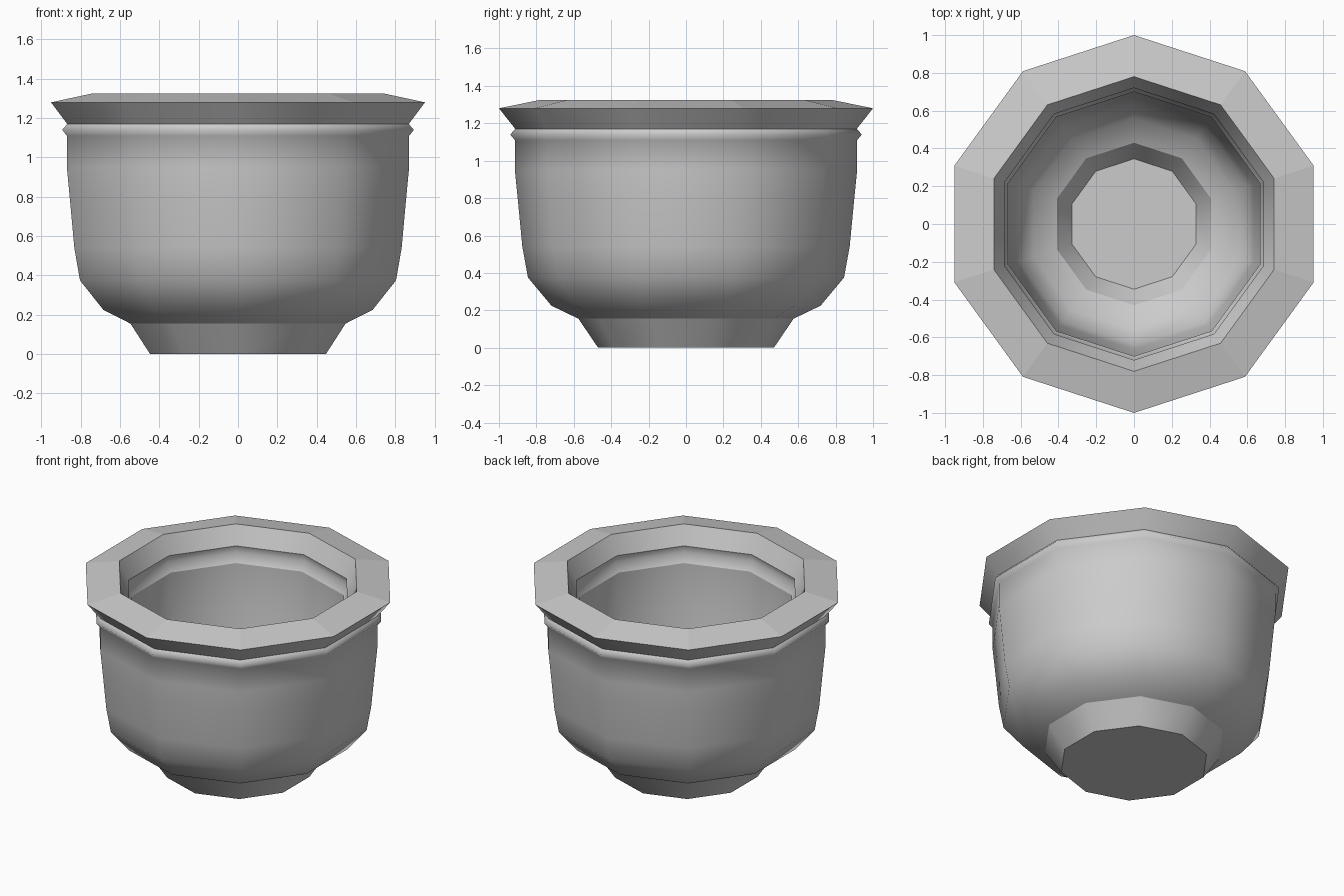
import bpy, bmesh, math

if "Cube" in bpy.data.objects:
    bpy.data.objects.remove(bpy.data.objects["Cube"])

SIDES = 10

# profile: (circumradius, height, sharp ring), from the base up the outside and down the inside
PROFILE = [
    (0.47, 0.00, True), (0.575, 0.155, True),                      # foot
    (0.72, 0.225, False), (0.845, 0.375, False), (0.875, 0.54, False),
    (0.90, 0.80, False), (0.915, 0.95, False), (0.915, 1.11, False),  # body
    (0.94, 1.14, False), (0.913, 1.17, True),                      # ridge
    (1.00, 1.28, True), (0.78, 1.325, True),                       # rim
    (0.72, 1.20, True), (0.735, 1.15, False), (0.70, 1.09, True),  # inner groove
    (0.70, 0.95, False), (0.685, 0.80, False), (0.665, 0.58, False),
    (0.64, 0.44, False), (0.56, 0.33, False), (0.43, 0.265, True), # inner wall
    (0.345, 0.14, True),                                           # inner floor
]

clay = bpy.data.materials.new("grey_clay")
clay.diffuse_color = (0.6, 0.6, 0.6, 1)
clay.use_nodes = True
clay.node_tree.nodes["Principled BSDF"].inputs["Base Color"].default_value = clay.diffuse_color

bm = bmesh.new()
rings = []
for r, z, sharp in PROFILE:
    rings.append([bm.verts.new((r * math.sin(2 * math.pi * i / SIDES),
                                -r * math.cos(2 * math.pi * i / SIDES), z))
                  for i in range(SIDES)])

# walls between neighbouring rings
for a, b in zip(rings, rings[1:]):
    for i in range(SIDES):
        j = (i + 1) % SIDES
        bm.faces.new((a[i], a[j], b[j], b[i]))

# closed underside and inner floor
bm.faces.new(rings[0][::-1])
bm.faces.new(rings[-1])

for f in bm.faces:
    f.smooth = True

# sharp creases round the foot, rim and floor
for ring, (r, z, sharp) in zip(rings, PROFILE):
    if sharp:
        for i in range(SIDES):
            bm.edges.get((ring[i], ring[(i + 1) % SIDES])).smooth = False

# flat facets on the rim top
k = PROFILE.index((1.00, 1.28, True))
for i in range(SIDES):
    bm.edges.get((rings[k][i], rings[k + 1][i])).smooth = False

mesh = bpy.data.meshes.new("pot")
bm.to_mesh(mesh)
bm.free()
mesh.materials.append(clay)
pot = bpy.data.objects.new("pot", mesh)
bpy.context.collection.objects.link(pot)
